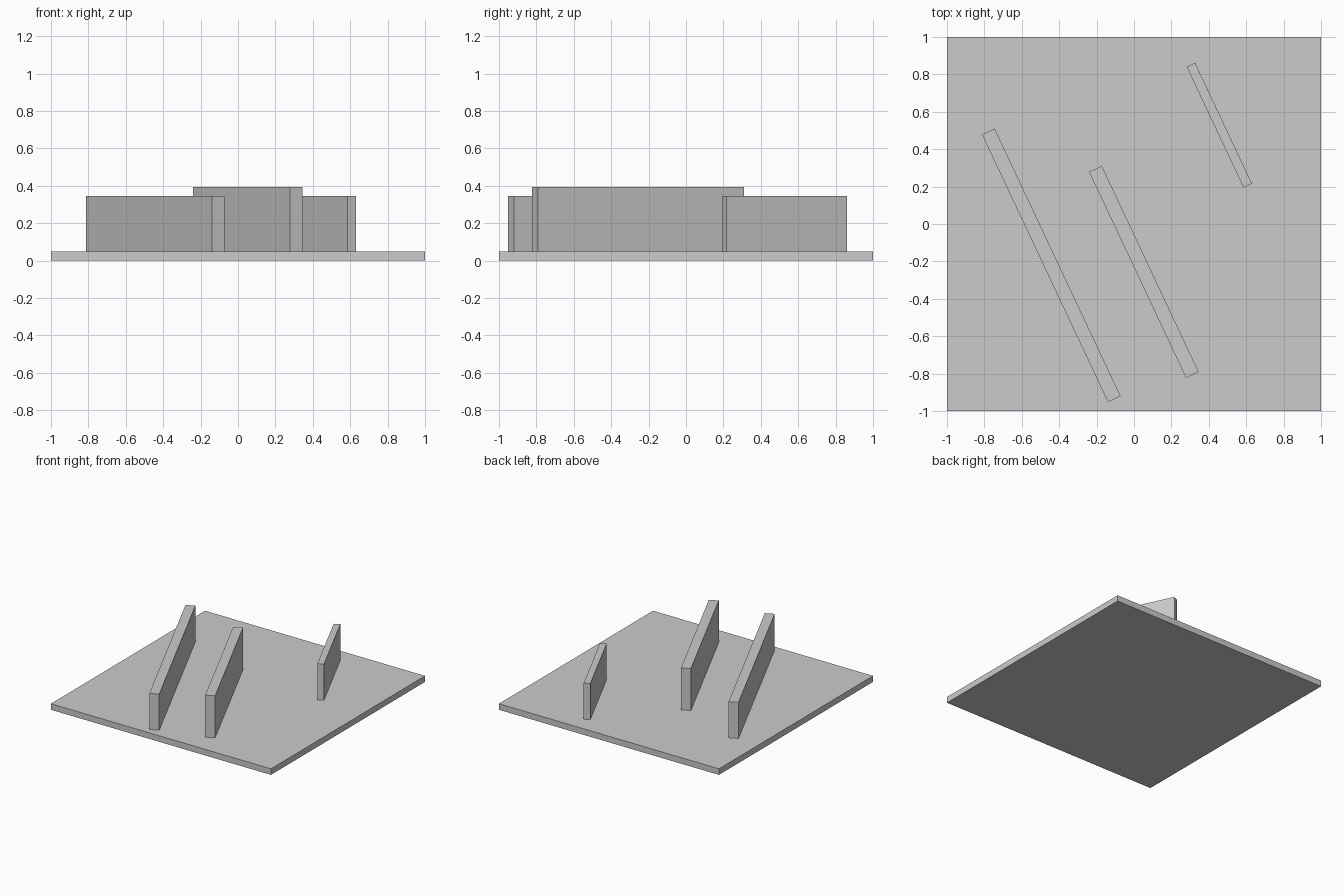
import bpy
import math

cube = bpy.data.objects.get("Cube")
if cube:
    bpy.data.objects.remove(cube, do_unlink=True)

# Single grey finish
grey = bpy.data.materials.new("light_grey")
grey.use_nodes = True
colour = (0.6, 0.6, 0.6, 1)
grey.diffuse_color = colour
grey.node_tree.nodes["Principled BSDF"].inputs["Base Color"].default_value = colour

BASE_TOP = 0.05
SLANT = math.radians(25.2)


def block(name, x, y, width, length, bottom, top, turn=0):
    """Flat-sided box standing between two heights, turned about z."""
    bpy.ops.mesh.primitive_cube_add(size=1, location=(x, y, (bottom + top) / 2))
    obj = bpy.context.object
    obj.name = name
    obj.scale = (width, length, top - bottom)
    bpy.ops.object.transform_apply(location=False, rotation=False, scale=True)
    obj.rotation_euler.z = turn
    obj.data.materials.append(grey)
    return obj


# Square base plate
block("base_plate", 0, 0, 2, 2, 0, BASE_TOP)

# Three parallel slanted walls
block("right_wall", -0.442, -0.221, 0.075, 1.581, BASE_TOP, 0.347, SLANT)
block("middle_wall", 0.053, -0.256, 0.075, 1.217, BASE_TOP, 0.395, SLANT)
block("left_wall", 0.456, 0.528, 0.05, 0.714, BASE_TOP, 0.347, SLANT)
